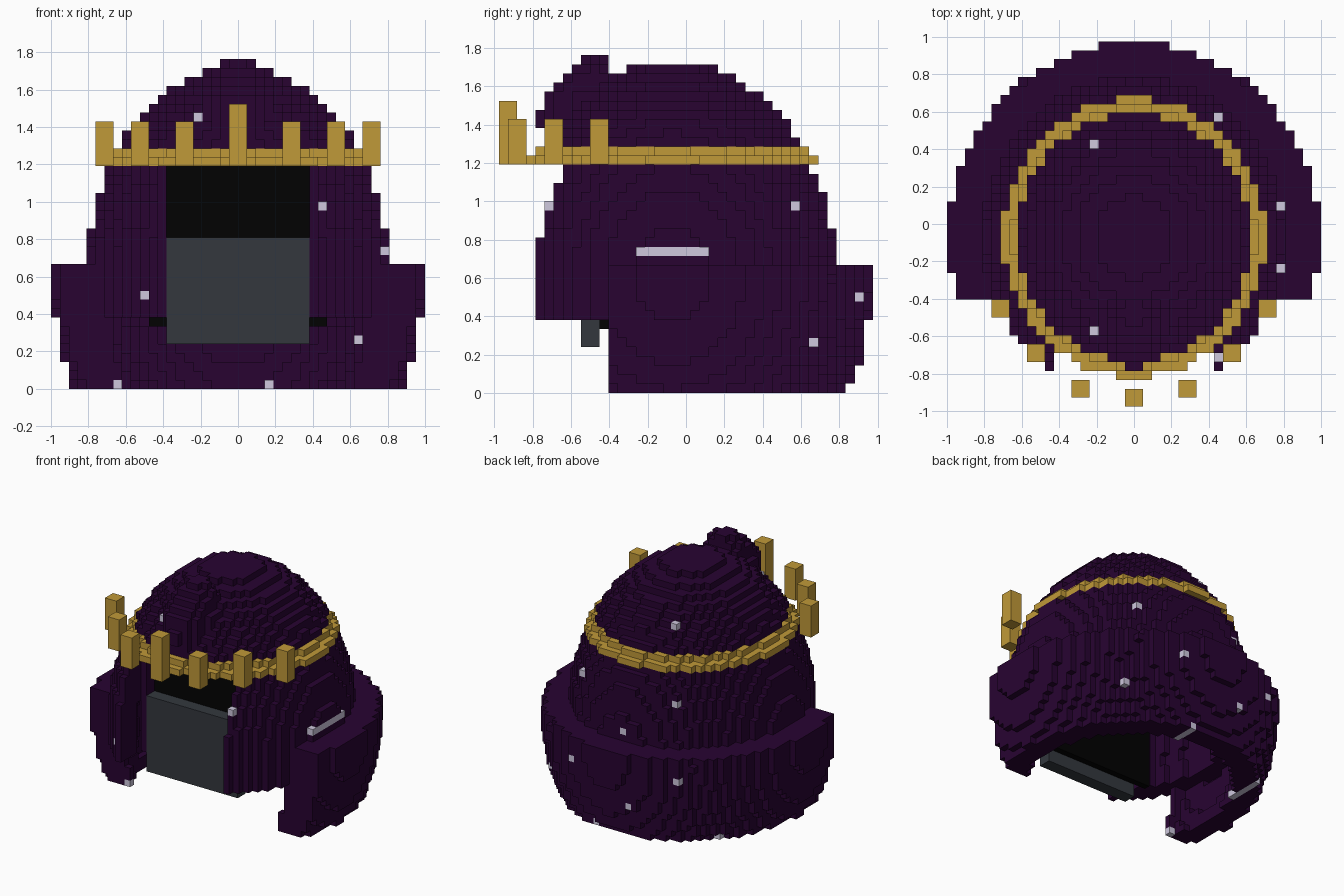
import bpy, bmesh
from mathutils import Vector

cube = bpy.data.objects.get("Cube")
if cube:
    bpy.data.objects.remove(cube)

V = 1 / 21          # size of one block
MID_Y = -1.5        # centre of the hood, in blocks


def material(name, rgb):
    m = bpy.data.materials.new(name)
    m.use_nodes = True
    m.diffuse_color = (*rgb, 1)
    m.node_tree.nodes["Principled BSDF"].inputs["Base Color"].default_value = (*rgb, 1)
    return m


purple = material("dark purple cloth", (0.021, 0.001, 0.031))
pale = material("pale lavender", (0.62, 0.58, 0.73))
gold = material("old gold", (0.53, 0.32, 0.04))
slate = material("slate grey", (0.033, 0.039, 0.048))
black = material("black", (0.0006, 0.0006, 0.0006))


def add_object(name, bm, mats):
    me = bpy.data.meshes.new(name)
    bm.to_mesh(me)
    bm.free()
    for m in mats:
        me.materials.append(m)
    ob = bpy.data.objects.new(name, me)
    bpy.context.collection.objects.link(ob)


def box(name, x, y, z, mat):
    """Box from block ranges."""
    bm = bmesh.new()
    bmesh.ops.create_cube(bm, size=1)
    for v in bm.verts:
        v.co = Vector([V * (r[0] if c < 0 else r[1]) for c, r in zip(v.co, (x, y, z))])
    add_object(name, bm, [mat])


def block_object(name, cells, mats, rule=lambda c: 0):
    """Outer skin of a set of blocks."""
    bm = bmesh.new()
    corners = {}

    def vert(p):
        if p not in corners:
            corners[p] = bm.verts.new((p[0] * V, (p[1] - 0.5) * V, p[2] * V))
        return corners[p]

    for c in cells:
        for axis in range(3):
            u, w = (axis + 1) % 3, (axis + 2) % 3
            for side in (0, 1):
                n = list(c)
                n[axis] += 2 * side - 1
                if tuple(n) in cells:
                    continue
                loop = []
                for a, b in ((0, 0), (1, 0), (1, 1), (0, 1)):
                    p = list(c)
                    p[axis] += side
                    p[u] += a
                    p[w] += b
                    loop.append(vert(tuple(p)))
                face = bm.faces.new(loop if side else loop[::-1])
                face.material_index = rule(c)
    add_object(name, bm, mats)


def inside(c, r, height, mid_z):
    """Is the block centre inside an ellipsoid slightly longer in y?"""
    x, y, z = c[0] + 0.5, c[1] - MID_Y, c[2] + 0.5 - mid_z
    return (x / r) ** 2 + (y / (r + 1)) ** 2 + (z / height) ** 2 <= 1


def in_ring(c, r):
    return ((c[0] + 0.5) / r) ** 2 + ((c[1] - MID_Y) / (r + 0.95)) ** 2 <= 1


def in_peak(c):
    """Narrow peak over the brow, sloping forward and cut off flat at the back."""
    x, y, z = c[0] + 0.5, c[1] + 10, c[2] + 0.5 - 30
    return (c[2] >= 26 and c[1] <= -9 and c[2] - c[1] <= 47
            and (x / 4) ** 2 + (y / 6.12) ** 2 + (z / 7.05) ** 2 <= 1)


def speckle(c):
    return int(c[2] % 5 == 0 and (c[0] - 3 - 2 * c[2]) % 17 == 0)


hood, cape, band = set(), set(), set()
for k in range(37):
    for j in range(-21, 22):
        for i in range(-21, 21):
            c = (i, j, k)
            # gold band, stepping in with the dome
            if k in (25, 26):
                outer = 14.7 if k == 25 else 13.7
                if in_ring(c, outer) and not in_ring(c, outer - 1.1):
                    band.add(c)
                    continue
            # hood shell with a square face opening, plus the peak
            shell = inside(c, 17.04, 24.3, 12) and not inside(c, 13.9, 21.5, 12)
            opening = k < 25 and j < MID_Y and -9 <= i < 9
            # the cape is a block thicker along its front edge
            hollow = 15.9 if j == -8 else 16.9
            if k >= 8 and j >= -16 and ((shell and not opening) or in_peak(c)):
                hood.add(c)
            # shoulder cape, open at the front and hollow below
            elif (k < 14 and j >= -8 and inside(c, 20.87, 26, 12.5)
                  and not inside(c, hollow, 24.5, 12)):
                cape.add(c)

block_object("hood", hood, [purple, pale], speckle)
block_object("shoulder_cape", cape, [purple, pale], speckle)
block_object("crown_band", band, [gold])

# Crown spikes: left edge, front edge, top
box("crown_spike_front", (-1, 1), (-20.5, -18.5), (25, 32), gold)
for n, (x, y) in enumerate(((5, -19.5), (10, -15.5), (14, -10.5)), 1):
    box(f"crown_spike_left_{n}", (x, x + 2), (y, y + 2), (25, 30), gold)
    box(f"crown_spike_right_{n}", (-x - 2, -x), (y, y + 2), (25, 30), gold)

# Face: dark backing, mask over the lower half, cloth lining at both sides
box("face_backing", (-10, 10), (-9.5, -8.5), (7, 25), black)
box("face_mask", (-8, 8), (-11.5, -9.5), (5, 17), slate)
box("face_lining_left", (8, 9), (-11.5, -9.5), (8, 25), purple)
box("face_lining_right", (-9, -8), (-11.5, -9.5), (8, 25), purple)
